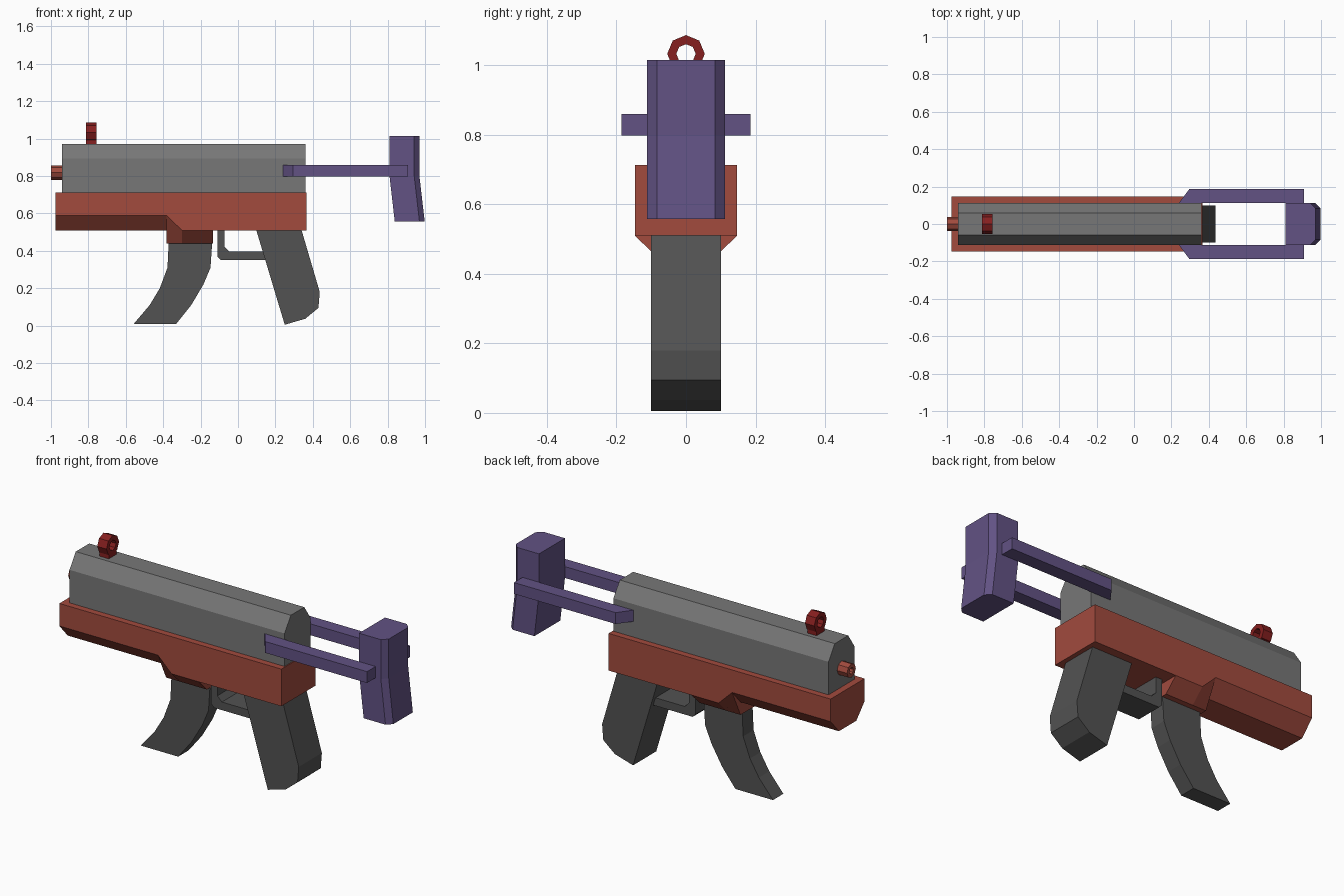
import bpy, bmesh, math

if "Cube" in bpy.data.objects:
    bpy.data.objects.remove(bpy.data.objects["Cube"])


def material(name, rgb):
    m = bpy.data.materials.new(name)
    m.diffuse_color = (*rgb, 1)
    m.use_nodes = True
    m.node_tree.nodes["Principled BSDF"].inputs["Base Color"].default_value = m.diffuse_color
    return m


GREY = material("mid grey", (0.185, 0.185, 0.185))
DARK = material("dark grey", (0.085, 0.085, 0.085))
RUST = material("rust red", (0.36, 0.07, 0.048))
CRIMSON = material("deep red", (0.24, 0.014, 0.014))
PURPLE = material("dull purple", (0.122, 0.085, 0.23))


def loft(name, rings, mat, closed=False):
    """Skin a list of equal-length rings; cap the ends, or join last to first."""
    bm = bmesh.new()
    rows = [[bm.verts.new(p) for p in r] for r in rings]
    pairs = list(zip(rows, rows[1:]))
    if closed:
        pairs.append((rows[-1], rows[0]))
    else:
        bm.faces.new(rows[0])
        bm.faces.new(rows[-1])
    n = len(rows[0])
    for a, b in pairs:
        for i in range(n):
            j = (i + 1) % n
            bm.faces.new((a[i], a[j], b[j], b[i]))
    bmesh.ops.remove_doubles(bm, verts=bm.verts, dist=1e-4)
    bmesh.ops.dissolve_degenerate(bm, edges=bm.edges, dist=1e-4)
    bmesh.ops.recalc_face_normals(bm, faces=bm.faces)
    me = bpy.data.meshes.new(name)
    bm.to_mesh(me)
    bm.free()
    me.materials.append(mat)
    ob = bpy.data.objects.new(name, me)
    bpy.context.collection.objects.link(ob)
    return ob


def extrude_xz(name, pts, half, mat):
    return loft(name, [[(x, y, z) for x, z in pts] for y in (-half, half)], mat)


def extrude_x(name, pts, x0, x1, mat):
    return loft(name, [[(x, y, z) for y, z in pts] for x in (x0, x1)], mat)


def tube_x(name, x0, x1, z, r_out, r_in, mat):
    """Eight-sided ring along x."""
    circ = lambda x, r: [(x, r * math.cos(k * math.pi / 4), z + r * math.sin(k * math.pi / 4))
                         for k in range(8)]
    return loft(name, [circ(x0, r_out), circ(x1, r_out), circ(x1, r_in), circ(x0, r_in)],
                mat, closed=True)


# Receiver with bevelled top
extrude_x("receiver", [(-0.112, 0.70), (-0.112, 0.893), (-0.058, 0.972),
                       (0.058, 0.972), (0.112, 0.893), (0.112, 0.70)], -0.94, 0.36, GREY)

# Lower body: chamfered forend, magazine well, square rear
W, B, T = 0.147, 0.075, 0.713
stations = [(-0.977, 0.59, B, 0.51), (-0.382, 0.59, B, 0.51), (-0.382, 0.59, B, 0.44),
            (-0.30, 0.51, B, 0.44), (-0.135, 0.51, B, 0.44), (-0.135, 0.51, B, 0.51),
            (0.365, 0.51, B, 0.51)]
loft("lower_body", [[(x, -W, T), (x, -W, s), (x, -b, z), (x, b, z), (x, W, s), (x, W, T)]
                    for x, s, b, z in stations], RUST)

# Curved magazine, lofted downwards
mag = [(-0.37, -0.137, 0.46), (-0.377, -0.147, 0.31), (-0.418, -0.185, 0.20),
       (-0.472, -0.25, 0.11), (-0.557, -0.33, 0.01)]
drop = [0, 0, 0.02, 0, 0]
M = 0.045
loft("magazine", [[(a, -M, z), (b, -M, z + d), (b, M, z + d), (a, M, z)]
                  for (a, b, z), d in zip(mag, drop)], DARK)

# Pistol grip
extrude_xz("grip", [(0.095, 0.52), (0.25, 0.005), (0.36, 0.037), (0.43, 0.095),
                    (0.437, 0.18), (0.337, 0.52)], 0.1, DARK)

# Trigger guard
extrude_xz("trigger_guard", [(-0.11, 0.515), (-0.11, 0.37), (-0.093, 0.352), (0.16, 0.352),
                             (0.16, 0.396), (-0.045, 0.396), (-0.072, 0.423),
                             (-0.072, 0.515)], 0.075, DARK)

# Barrel and front sight ring on a short post
tube_x("barrel", -1.0, -0.93, 0.818, 0.038, 0.017, RUST)
tube_x("front_sight_ring", -0.813, -0.757, 1.033, 0.054, 0.028, CRIMSON)
extrude_x("front_sight_post", [(-0.034, 0.965), (-0.034, 0.998), (0.034, 0.998), (0.034, 0.965)],
          -0.813, -0.757, CRIMSON)

# Stock arms on both sides
for side, name in ((-1, "stock_arm_right"), (1, "stock_arm_left")):
    plan = [(0.24, 0.112), (0.295, 0.186), (0.91, 0.186), (0.91, 0.112)]
    loft(name, [[(x, side * y, z) for x, y in plan] for z in (0.798, 0.86)], PURPLE)

# Butt pad, leaning back below the arms
loft("butt_pad", [[(0.81 + o, -0.112, z), (0.942 + o, -0.112, z), (0.97 + o, -0.084, z),
                   (0.97 + o, 0.084, z), (0.942 + o, 0.112, z), (0.81 + o, 0.112, z)]
                  for z, o in ((0.558, 0.028), (0.80, 0.0), (1.015, 0.0))], PURPLE)
